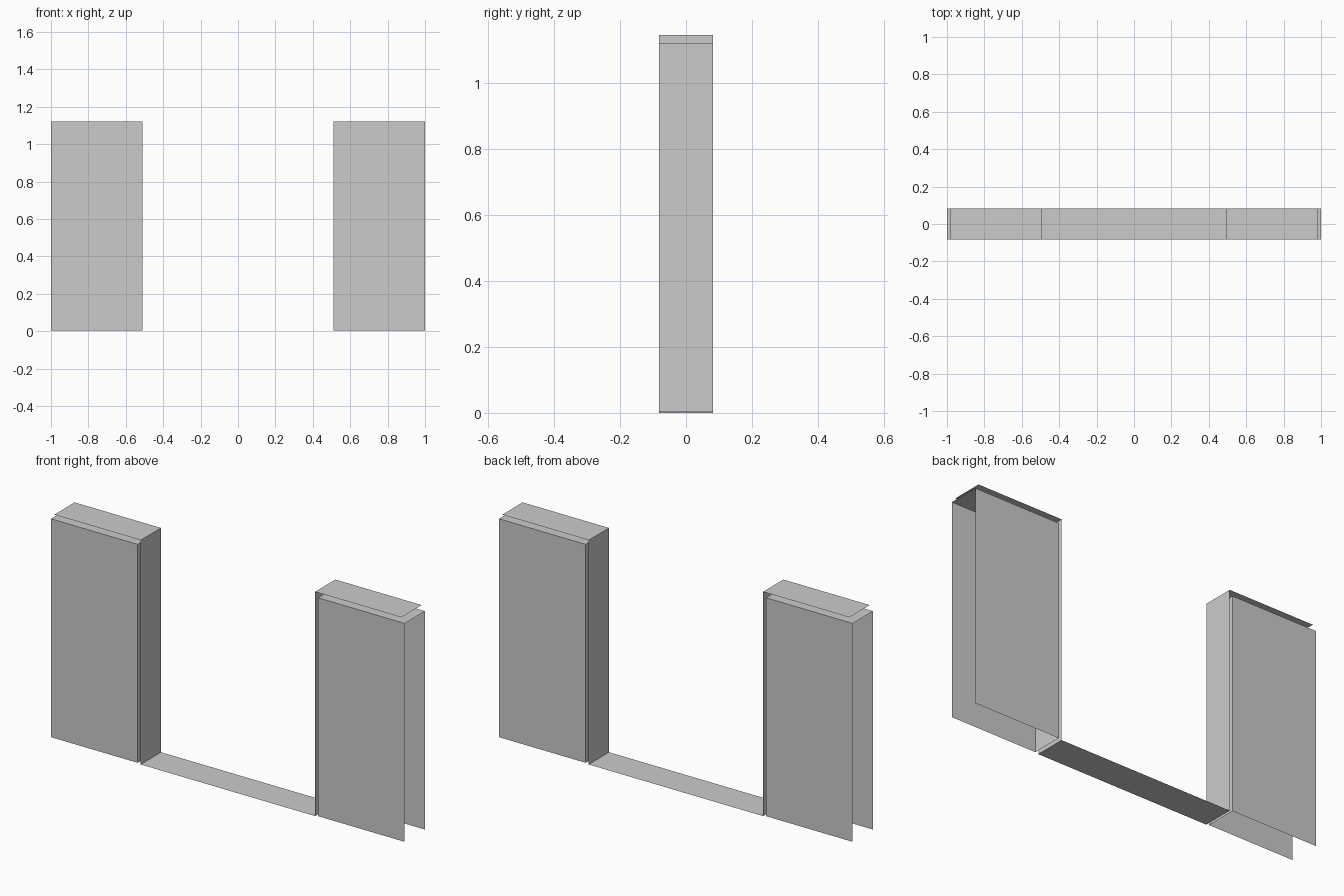
import bpy, bmesh

if "Cube" in bpy.data.objects:
    bpy.data.objects.remove(bpy.data.objects["Cube"])

HALF_DEPTH = 0.082
WALL_X, WALL_TOP, WALL_BASE = 0.51, 1.12, 0.004    # wall panels
LINER_X, LINER_END, LINER_TOP = 0.493, 0.981, 1.146  # trim offset from the wall


def sweep_profile(bm, points):
    """Extrude an open x-z polyline through the wall depth, return its edge rows."""
    rows = [[bm.verts.new((x, y, z)) for x, z in points]
            for y in (-HALF_DEPTH, HALF_DEPTH)]
    front, back = rows
    for i in range(len(points) - 1):
        bm.faces.new((front[i], front[i + 1], back[i + 1], back[i]))
    return rows


def finish(bm, name):
    bmesh.ops.recalc_face_normals(bm, faces=bm.faces)
    mesh = bpy.data.meshes.new(name)
    bm.to_mesh(mesh)
    bm.free()
    obj = bpy.data.objects.new(name, mesh)
    bpy.context.collection.objects.link(obj)
    return obj


# Two wall halves: front, back, opening side and top, open at outer end and base
for side, name in ((-1, "left_wall"), (1, "right_wall")):
    bm = bmesh.new()
    rows = sweep_profile(bm, [(side, WALL_TOP), (side * WALL_X, WALL_TOP),
                              (side * WALL_X, WALL_BASE)])
    for row in rows:
        y = row[0].co.y
        corner = bm.verts.new((side, y, WALL_BASE))
        bm.faces.new(row + [corner])
    finish(bm, name)

# Thin liner sheet: caps on the walls, opening jambs and sill
bm = bmesh.new()
half = [(LINER_END, LINER_TOP), (LINER_X, LINER_TOP), (LINER_X, 0)]
sweep_profile(bm, [(-x, z) for x, z in half] + half[::-1])
finish(bm, "opening_liner")
